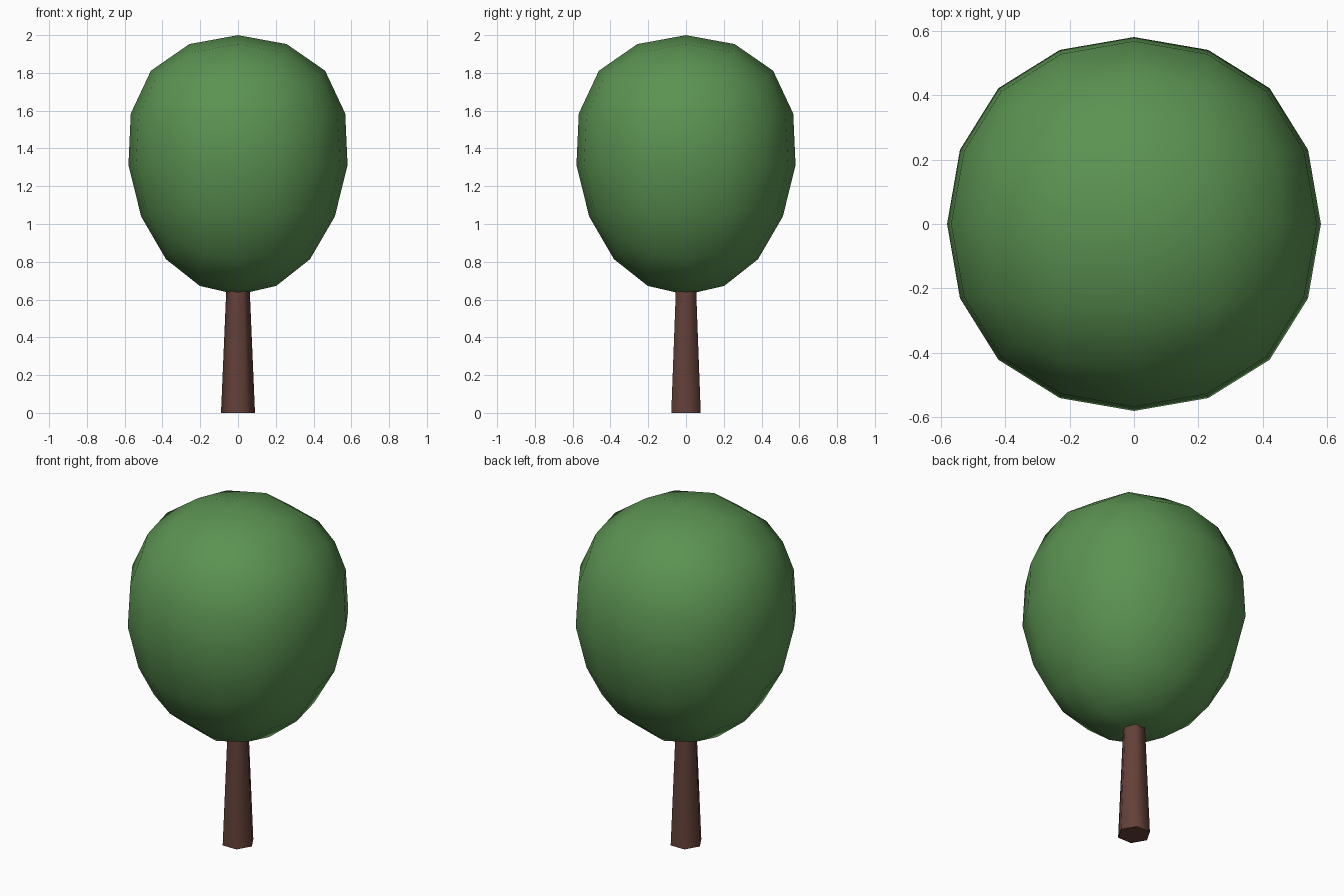
import bpy, bmesh, math

if "Cube" in bpy.data.objects:
    bpy.data.objects.remove(bpy.data.objects["Cube"])


def material(name, rgb):
    m = bpy.data.materials.new(name)
    m.diffuse_color = (*rgb, 1)
    m.use_nodes = True
    m.node_tree.nodes["Principled BSDF"].inputs["Base Color"].default_value = m.diffuse_color
    return m


def add_object(name, bm, mat):
    bmesh.ops.recalc_face_normals(bm, faces=bm.faces)
    me = bpy.data.meshes.new(name)
    bm.to_mesh(me)
    bm.free()
    me.materials.append(mat)
    ob = bpy.data.objects.new(name, me)
    bpy.context.collection.objects.link(ob)
    return ob


leaf_green = material("leaf green", (0.105, 0.29, 0.084))
bark_brown = material("bark brown", (0.125, 0.052, 0.040))

# Canopy: tapered box rounded by subdivision
TOP_Z, BOTTOM_Z = 2.131, 0.494
TOP_HALF, BOTTOM_HALF = 0.838, 0.544
bm = bmesh.new()
bmesh.ops.create_cube(bm, size=2)
for v in bm.verts:
    half, z = (TOP_HALF, TOP_Z) if v.co.z > 0 else (BOTTOM_HALF, BOTTOM_Z)
    v.co = (v.co.x * half, v.co.y * half, z)
canopy = add_object("canopy", bm, leaf_green)
canopy.data.shade_smooth()
sub = canopy.modifiers.new("round", 'SUBSURF')
sub.levels = sub.render_levels = 2

# Trunk: tapered six-sided post with corners on the x axis
bm = bmesh.new()
rings = []
for z, r in ((0, 0.09), (0.70, 0.06)):
    rings.append([bm.verts.new((r * math.cos(i * math.pi / 3),
                                r * math.sin(i * math.pi / 3), z)) for i in range(6)])
for i in range(6):
    j = (i + 1) % 6
    bm.faces.new((rings[0][i], rings[0][j], rings[1][j], rings[1][i])).smooth = True
for ring in rings:
    bm.faces.new(ring)
for e in bm.edges:
    if any(len(f.verts) == 6 for f in e.link_faces):
        e.smooth = False
add_object("trunk", bm, bark_brown)
